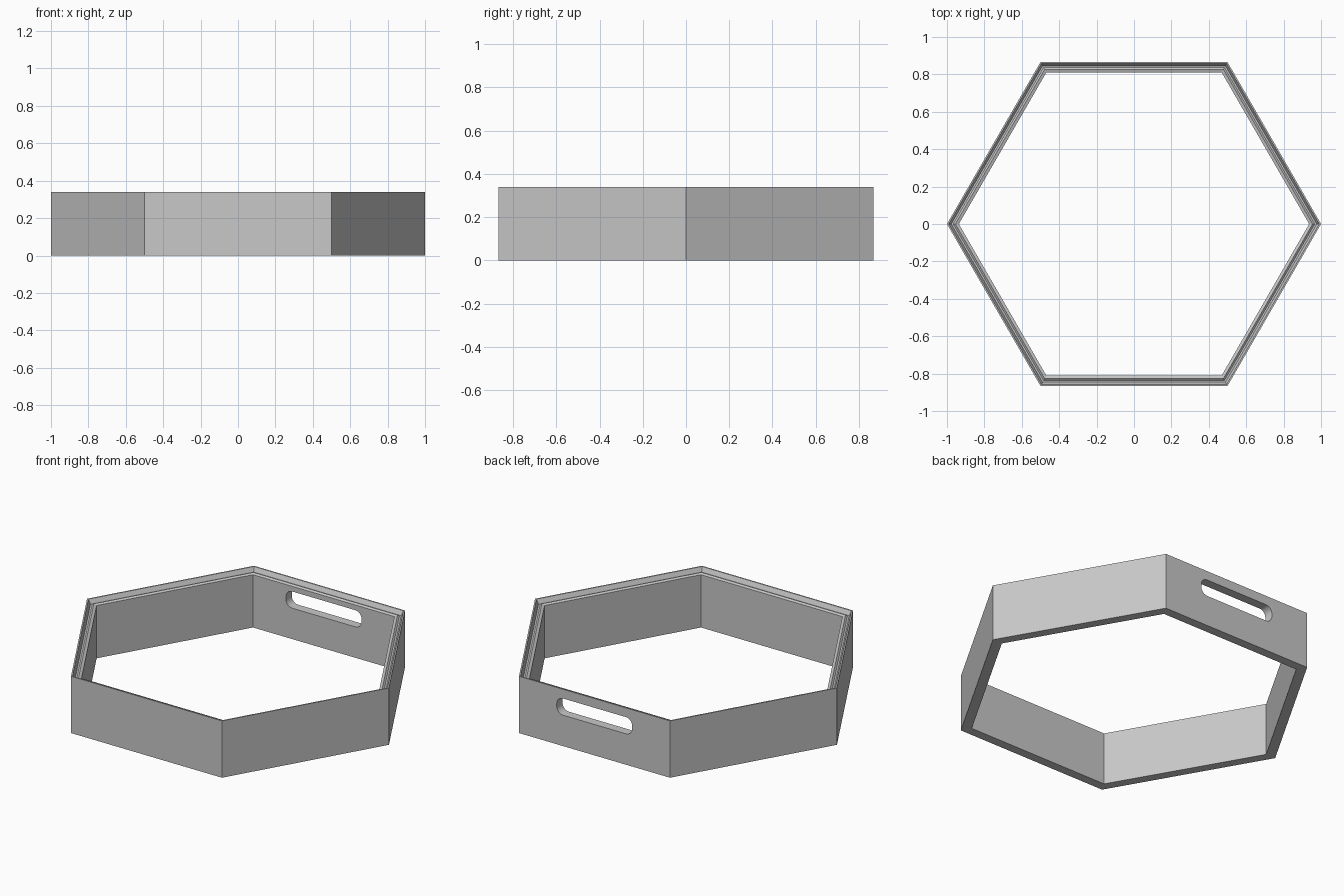
import bpy, bmesh, math
from mathutils import Vector

cube = bpy.data.objects.get("Cube")
if cube:
    bpy.data.objects.remove(cube, do_unlink=True)

grey = bpy.data.materials.new("plain grey")
grey.use_nodes = True
colour = (0.58, 0.58, 0.58, 1)
grey.diffuse_color = colour
grey.node_tree.nodes["Principled BSDF"].inputs["Base Color"].default_value = colour


def make_object(name, bm):
    bmesh.ops.recalc_face_normals(bm, faces=bm.faces[:])
    mesh = bpy.data.meshes.new(name)
    bm.to_mesh(mesh)
    bm.free()
    mesh.materials.append(grey)
    obj = bpy.data.objects.new(name, mesh)
    bpy.context.collection.objects.link(obj)
    return obj


def hex_ring(bm, apothem, z):
    radius = apothem / math.cos(math.pi / 6)
    return [bm.verts.new((radius * math.cos(k * math.pi / 3),
                          radius * math.sin(k * math.pi / 3), z)) for k in range(6)]


# Hexagonal wall: cross-section of (apothem, height), with a grooved top rim
section = [(0.866, 0), (0.866, 0.34), (0.858, 0.34), (0.846, 0.313),
           (0.837, 0.313), (0.827, 0.322), (0.811, 0.316), (0.811, 0)]
bm = bmesh.new()
rings = [hex_ring(bm, a, z) for a, z in section]
for i, ring in enumerate(rings):
    after = rings[(i + 1) % len(rings)]
    for k in range(6):
        n = (k + 1) % 6
        bm.faces.new((ring[k], ring[n], after[n], after[k]))
wall = make_object("hexagonal_wall", bm)

# Rounded slot cut through the back wall as a handle
half_w, half_h, r, mid_z = 0.25, 0.05, 0.042, 0.235
bm = bmesh.new()
outline = []
for sx, sz, start in ((1, 1, 0), (-1, 1, 90), (-1, -1, 180), (1, -1, 270)):
    for step in range(7):
        t = math.radians(start + step * 15)
        outline.append(bm.verts.new((sx * (half_w - r) + r * math.cos(t), 0.7,
                                     mid_z + sz * (half_h - r) + r * math.sin(t))))
face = bm.faces.new(outline)
extruded = bmesh.ops.extrude_face_region(bm, geom=[face])["geom"]
bmesh.ops.translate(bm, vec=Vector((0, 0.3, 0)),
                    verts=[v for v in extruded if isinstance(v, bmesh.types.BMVert)])
cutter = make_object("handle_cutter", bm)
cutter.hide_render = True

cut = wall.modifiers.new("handle_slot", "BOOLEAN")
cut.operation = "DIFFERENCE"
cut.solver = "EXACT"
cut.object = cutter

# Bake the cut and drop the cutter
bpy.context.view_layer.update()
baked = bpy.data.meshes.new_from_object(wall.evaluated_get(bpy.context.evaluated_depsgraph_get()))
wall.modifiers.clear()
wall.data = baked
bpy.data.objects.remove(cutter, do_unlink=True)

bpy.ops.object.select_all(action="DESELECT")
wall.select_set(True)
bpy.context.view_layer.objects.active = wall
bpy.ops.object.shade_smooth_by_angle(angle=math.radians(20))
